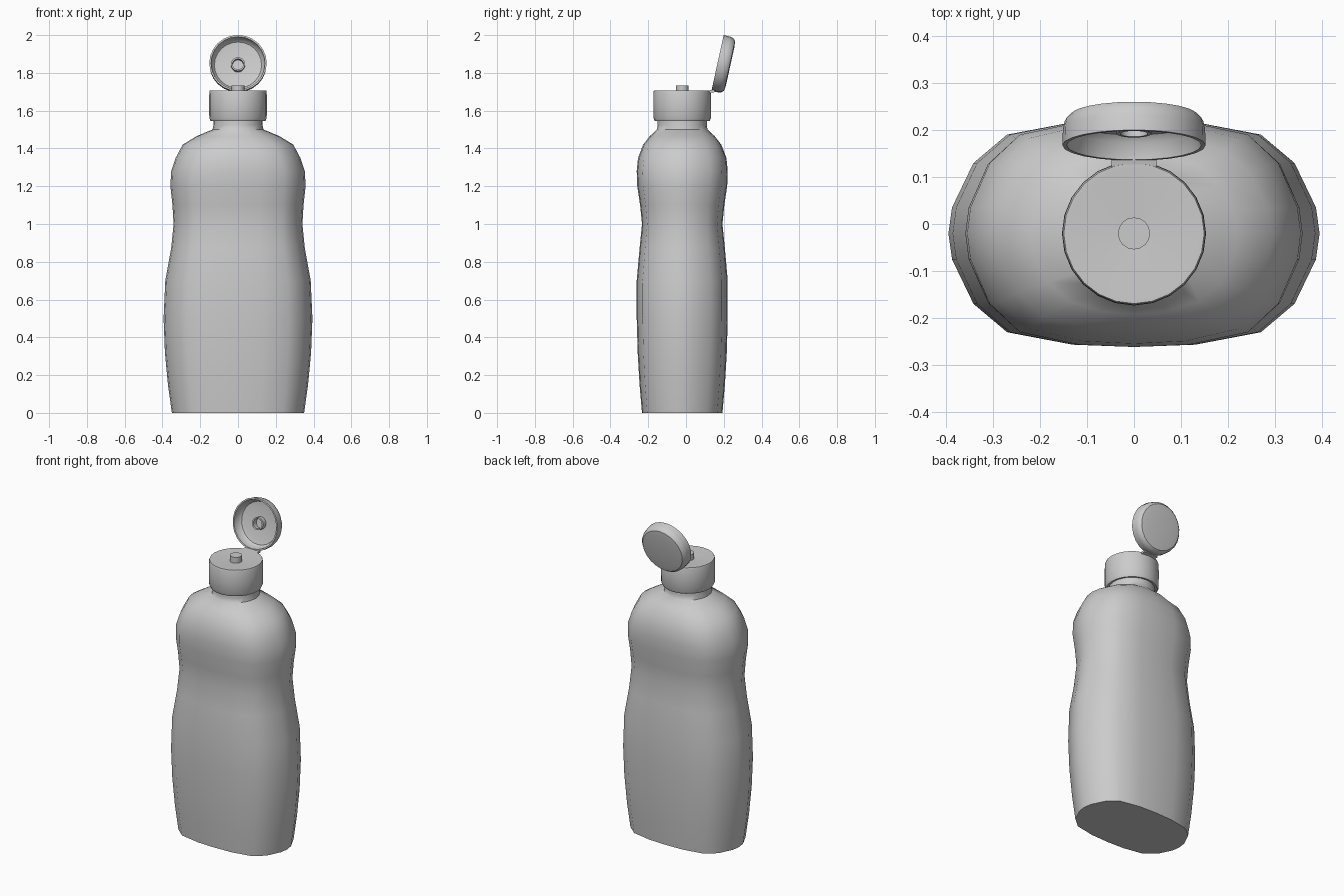
import bpy, math
from mathutils import Matrix

if "Cube" in bpy.data.objects:
    bpy.data.objects.remove(bpy.data.objects["Cube"])

CY = -0.02  # y of the bottle axis


def make(name, verts, faces, mat=Matrix(), angle=35):
    me = bpy.data.meshes.new(name)
    me.from_pydata(verts, [], faces)
    me.transform(mat)
    me.update()
    ob = bpy.data.objects.new(name, me)
    bpy.context.collection.objects.link(ob)
    bpy.ops.object.select_all(action='DESELECT')
    ob.select_set(True)
    bpy.context.view_layer.objects.active = ob
    bpy.ops.object.mode_set(mode='EDIT')
    bpy.ops.mesh.select_all(action='SELECT')
    bpy.ops.mesh.normals_make_consistent(inside=False)
    bpy.ops.object.mode_set(mode='OBJECT')
    bpy.ops.object.shade_smooth_by_angle(angle=math.radians(angle))
    return ob


def skin(name, rings, mat=Matrix(), angle=35):
    """Bridge equal-sized rings and cap both ends."""
    n = len(rings[0])
    verts = [v for r in rings for v in r]
    faces = [(k * n + i, k * n + (i + 1) % n, (k + 1) * n + (i + 1) % n, (k + 1) * n + i)
             for k in range(len(rings) - 1) for i in range(n)]
    faces += [tuple(reversed(range(n))), tuple(range(len(verts) - n, len(verts)))]
    return make(name, verts, faces, mat, angle)


def lathe(name, profile, mat, n=24, angle=35):
    rings = [[(r * math.cos(2 * math.pi * i / n), r * math.sin(2 * math.pi * i / n), z)
              for i in range(n)] for r, z in profile]
    return skin(name, rings, mat, angle)


# Body: rounded-oblong section blending to a round neck
quarter = [(1, 0), (.98, .23), (.865, .62), (.684, .87), (.33, .98)]
oblong = (quarter + [(0, 1)] + [(-x, y) for x, y in quarter[:0:-1]]
          + [(-x, -y) for x, y in quarter] + [(0, -1)] + [(x, -y) for x, y in quarter[:0:-1]])
circle = [(math.cos(i * math.pi / 10), math.sin(i * math.pi / 10)) for i in range(20)]
# z, half width, half depth, roundness
levels = [(0, .35, .213, 0), (.15, .371, .226, 0), (.32, .387, .236, 0), (.5, .394, .241, 0),
          (.7, .385, .241, 0), (.87, .354, .226, 0), (1.0, .341, .213, 0), (1.1, .347, .223, 0),
          (1.2, .358, .238, 0), (1.28, .354, .241, 0), (1.35, .33, .234, .1),
          (1.42, .293, .207, .3), (1.465, .22, .172, .6), (1.5, .135, .134, 1),
          (1.525, .13, .13, 1), (1.58, .13, .13, 1)]
rings = [[(w * (a[0] + (c[0] - a[0]) * t), CY + d * (a[1] + (c[1] - a[1]) * t), z)
          for a, c in zip(oblong, circle)] for z, w, d, t in levels]
skin("bottle_body", rings, angle=50)

# Cap with shallow dished top
axis = Matrix.Translation((0, CY, 0))
lathe("cap", [(.125, 1.55), (.145, 1.545), (.152, 1.56), (.153, 1.63), (.152, 1.70),
              (.149, 1.708), (.138, 1.708), (.034, 1.698)], axis)

# Nozzle
lathe("nozzle", [(.034, 1.69), (.034, 1.734)], axis, 16)

# Open lid: hollow cup tilted back on its hinge
tilt = math.radians(12.4)
lid = Matrix.Translation((0, .167, 1.852)) @ Matrix.Rotation(-math.pi / 2 - tilt, 4, 'X')
lathe("lid", [(.01, .056), (.10, .055), (.125, .050), (.138, .036), (.143, 0), (.152, 0),
              (.151, .035), (.147, .053), (.135, .065), (.105, .069), (.01, .069)], lid)

# Sealing ring inside the lid
n = 20
ring = [(.037, .058), (.037, .025), (.029, .025), (.029, .058)]
verts = [(r * math.cos(2 * math.pi * i / n), r * math.sin(2 * math.pi * i / n), z)
         for r, z in ring for i in range(n)]
faces = [(k * n + i, k * n + (i + 1) % n, (k + 1) % 4 * n + (i + 1) % n, (k + 1) % 4 * n + i)
         for k in range(4) for i in range(n)]
make("lid_seal_ring", verts, faces, lid)

# Hinge strap between cap and lid
skin("hinge", [[(x, y, z) for y, z in ((.115, 1.692), (.15, 1.698), (.15, 1.712), (.115, 1.706))]
               for x in (-.048, .048)])
